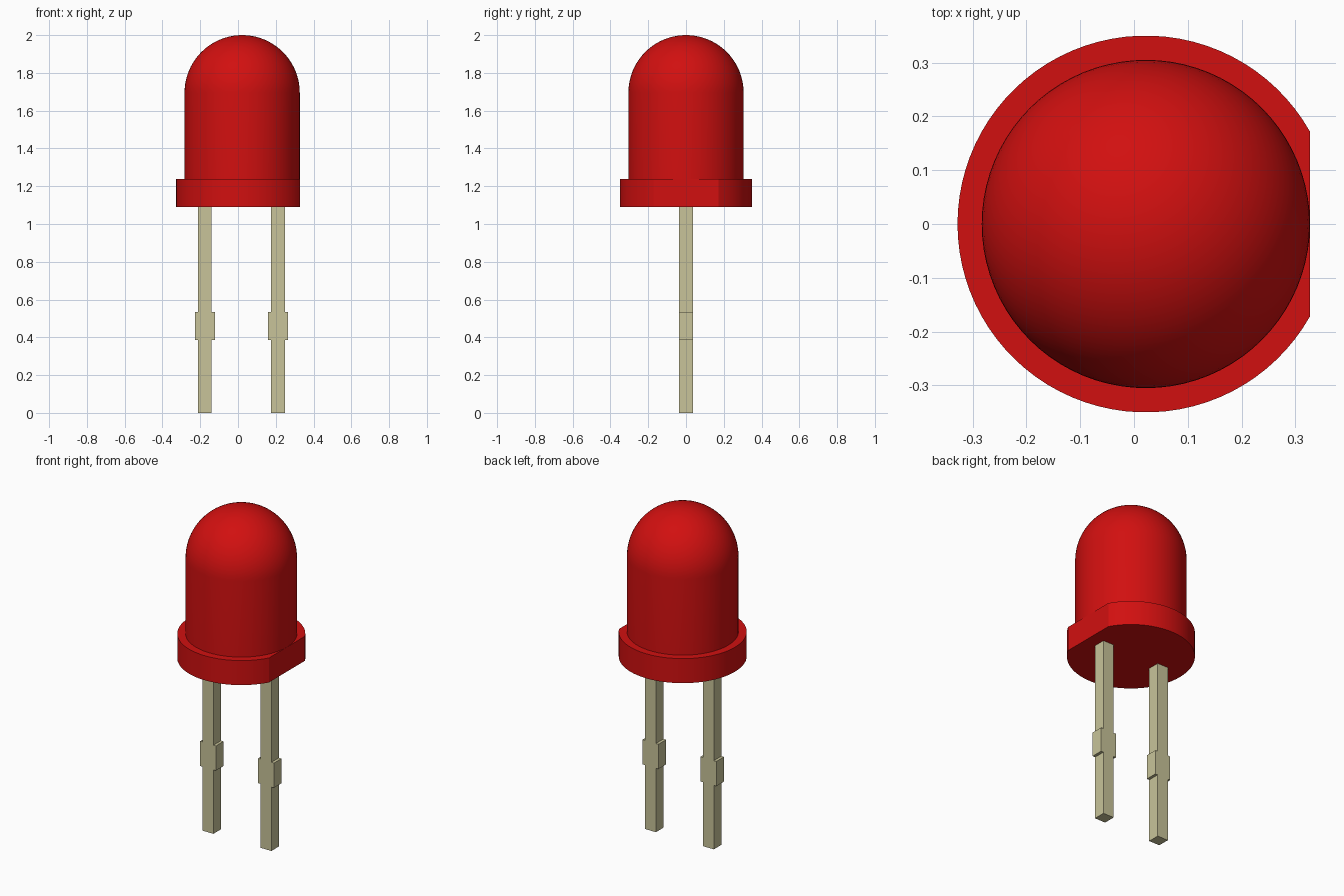
import bpy, bmesh, math

old = bpy.data.objects.get("Cube")
if old:
    bpy.data.objects.remove(old, do_unlink=True)

AXIS_X = 0.022                     # lens axis, offset by the flat on the rim
LENS_R, RIM_R = 0.305, 0.35
RIM_Z, LENS_Z, TOP_Z = 1.09, 1.238, 2.0


def material(name, color):
    mat = bpy.data.materials.new(name)
    mat.use_nodes = True
    mat.diffuse_color = color
    mat.node_tree.nodes["Principled BSDF"].inputs["Base Color"].default_value = color
    return mat


def finish(bm, name, mat, smooth=False):
    bmesh.ops.recalc_face_normals(bm, faces=bm.faces)
    mesh = bpy.data.meshes.new(name)
    bm.to_mesh(mesh)
    bm.free()
    mesh.materials.append(mat)
    obj = bpy.data.objects.new(name, mesh)
    bpy.context.collection.objects.link(obj)
    if smooth:
        bpy.ops.object.select_all(action="DESELECT")
        obj.select_set(True)
        bpy.context.view_layer.objects.active = obj
        bpy.ops.object.shade_smooth_by_angle(angle=math.radians(30))
    return obj


def prism(name, outline, direction, mat, smooth=False):
    """Extrude a closed outline of 3D points along a direction."""
    bm = bmesh.new()
    face = bm.faces.new([bm.verts.new(p) for p in outline])
    new = bmesh.ops.extrude_face_region(bm, geom=[face])["geom"]
    verts = [g for g in new if isinstance(g, bmesh.types.BMVert)]
    bmesh.ops.translate(bm, verts=verts, vec=direction)
    return finish(bm, name, mat, smooth)


red = material("red plastic", (0.64, 0.005, 0.005, 1))
metal = material("tinned metal", (0.58, 0.55, 0.32, 1))

# Lens: straight wall and hemispherical dome, turned around the axis
bm = bmesh.new()
dome_z = TOP_Z - LENS_R
profile = [(LENS_R, LENS_Z)]
steps = 20
for i in range(steps + 1):
    a = math.pi / 2 * i / steps
    profile.append((LENS_R * math.cos(a), dome_z + LENS_R * math.sin(a)))
verts = [bm.verts.new((AXIS_X + r, 0, z)) for r, z in profile]
edges = [bm.edges.new(pair) for pair in zip(verts, verts[1:])]
bmesh.ops.spin(bm, geom=verts + edges, cent=(AXIS_X, 0, 0), axis=(0, 0, 1),
               angle=math.tau, steps=80, use_duplicate=False)
bmesh.ops.remove_doubles(bm, verts=bm.verts, dist=0.0005)
finish(bm, "lens", red, True)

# Rim: disc with a flat cut on the +x side, tangent to the lens
half = math.acos(LENS_R / RIM_R)
count = 72
rim = []
for i in range(count + 1):
    a = half + (math.tau - 2 * half) * i / count
    rim.append((AXIS_X + RIM_R * math.cos(a), RIM_R * math.sin(a), RIM_Z))
prism("rim", rim, (0, 0, LENS_Z - RIM_Z), red, True)

# Leads: square wires with a wider stop tab, as one outline extruded in depth
WIRE, TAB = 0.036, 0.053
TAB_LOW, TAB_HIGH = 0.386, 0.535
side = [(WIRE, 0), (WIRE, TAB_LOW), (TAB, TAB_LOW),
        (TAB, TAB_HIGH), (WIRE, TAB_HIGH), (WIRE, RIM_Z + 0.01)]
outline = side + [(-x, z) for x, z in reversed(side)]
for name, x0 in (("right_lead", -0.175), ("left_lead", 0.212)):
    prism(name, [(x0 + x, -WIRE, z) for x, z in outline], (0, 2 * WIRE, 0), metal)
